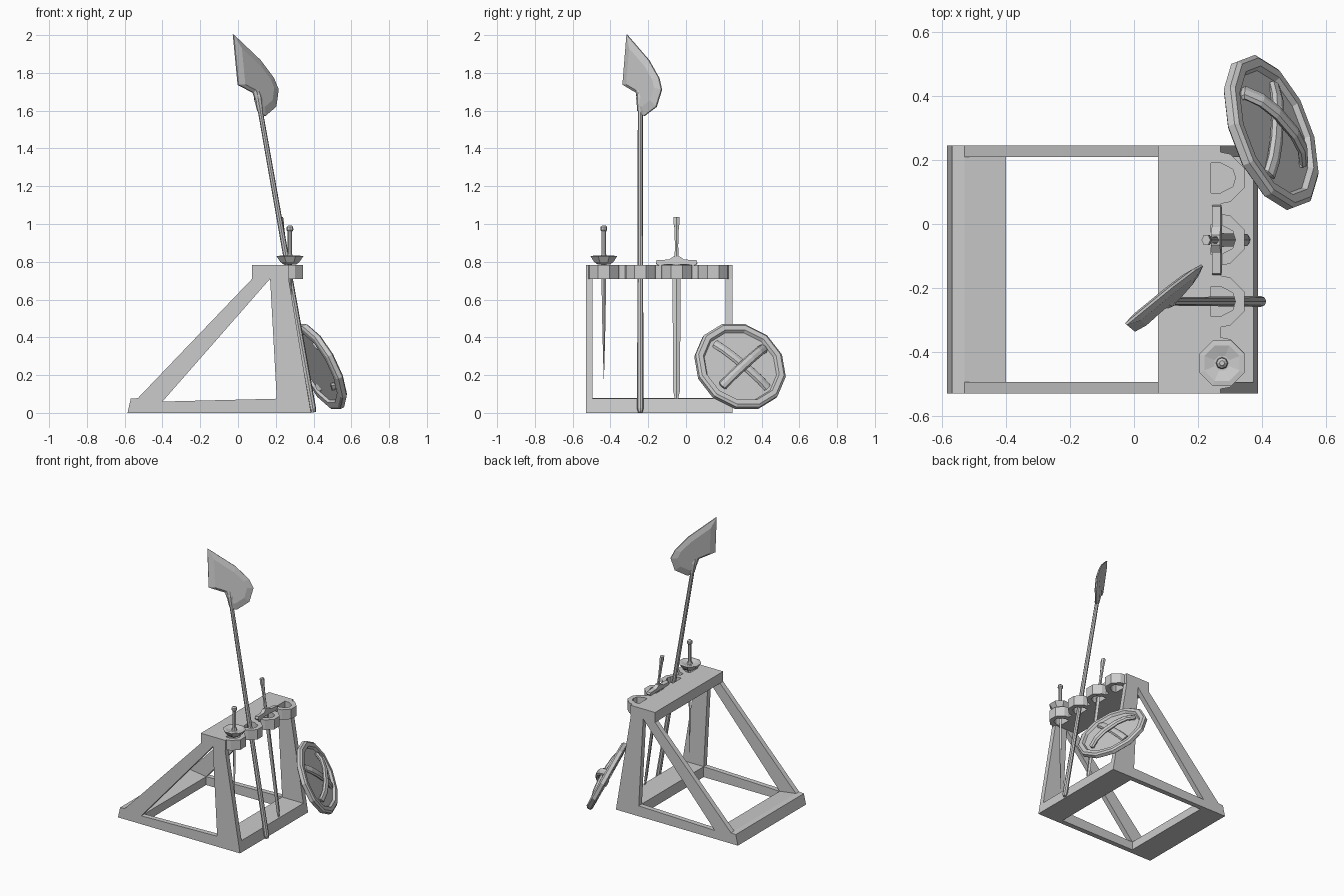
import bpy, bmesh, math
from mathutils import Matrix, Vector

if "Cube" in bpy.data.objects:
    bpy.data.objects.remove(bpy.data.objects["Cube"])


def finish(name, bm, M=Matrix()):
    bmesh.ops.remove_doubles(bm, verts=bm.verts, dist=1e-5)
    bmesh.ops.recalc_face_normals(bm, faces=bm.faces)
    bm.transform(M)
    me = bpy.data.meshes.new(name)
    bm.to_mesh(me)
    bm.free()
    ob = bpy.data.objects.new(name, me)
    bpy.context.collection.objects.link(ob)
    return ob


def skin(name, loops, M=Matrix()):
    """Join a stack of equal-length loops with quads and cap both ends."""
    bm = bmesh.new()
    rings = [[bm.verts.new(p) for p in loop] for loop in loops]
    n = len(rings[0])
    for a, b in zip(rings, rings[1:]):
        for i in range(n):
            j = (i + 1) % n
            bm.faces.new((a[i], a[j], b[j], b[i]))
    bm.faces.new(rings[0])
    bm.faces.new(rings[-1])
    return finish(name, bm, M)


def prism(name, pts, axis, a, b, M=Matrix()):
    put = {'x': lambda p, t: (t, p[0], p[1]),
           'y': lambda p, t: (p[0], t, p[1]),
           'z': lambda p, t: (p[0], p[1], t)}[axis]
    return skin(name, [[put(p, t) for p in pts] for t in (a, b)], M)


def loft(name, sections, n, M=Matrix(), phase=0.0):
    """Sections are (height, x radius, y radius)."""
    ang = [phase + 2 * math.pi * i / n for i in range(n)]
    return skin(name, [[(rx * math.cos(t), ry * math.sin(t), z) for t in ang]
                       for z, rx, ry in sections], M)


def frame(origin, z, y):
    z = Vector(z).normalized()
    y = Vector(y)
    y = (y - z * y.dot(z)).normalized()
    M = Matrix((y.cross(z), y, z)).transposed().to_4x4()
    M.translation = origin
    return M


Y0, Y1, T = -0.53, 0.245, 0.036
SLOTS = [-0.435 + 0.193 * i for i in range(4)]

# Side frames: brace, leg and ground bar on each side
for side, y in (("near", Y0), ("far", Y1 - T)):
    prism(side + "_brace", [(-.53, .078), (-.4, .06), (.17, .71), (.075, .71)], 'y', y, y + T)
    prism(side + "_leg", [(.205, .075), (.374, .075), (.268, .71), (.17, .71)], 'y', y, y + T)
    prism(side + "_ground_bar", [(-.4, 0), (.205, 0), (.205, .075), (-.4, .06)], 'y', y, y + T)

# Cross beams along the ground
prism("back_beam", [(-.585, 0), (-.4, 0), (-.4, .06), (-.53, .078), (-.568, .075)], 'y', Y0, Y1)
prism("front_beam", [(.205, 0), (.387, 0), (.374, .075), (.205, .075)], 'y', Y0, Y1)

# Top beam with notches, and a bracket in front of each notch
outline = [(.075, Y1), (.075, Y0), (.27, Y0)]
for y in SLOTS:
    outline += [(.27, y - .047), (.24, y - .047), (.24, y + .047), (.27, y + .047)]
prism("top_beam", outline + [(.27, Y1)], 'z', .71, .782)


def arc(cy, r, degs):
    return [(.27 + r * math.cos(math.radians(d)), cy + r * math.sin(math.radians(d))) for d in degs]


for i, y in enumerate(SLOTS):
    pts = arc(y, .081, (-90, -67.5, -22.5, 22.5, 67.5, 90)) + arc(y, .047, (90, 35, 0, -35, -90))
    prism(f"slot_bracket_{i + 1}", pts, 'z', .71, .782)

# Short thrusting blade with a cup guard
D = Matrix.Translation((.275, SLOTS[0], 0))
loft("dagger_blade", [(.18, .001, .001), (.45, .007, .008), (.79, .011, .014)], 4, D)
loft("dagger_cup", [(.785, .035, .035), (.8, .056, .056), (.83, .077, .077), (.832, .06, .06),
                    (.822, .025, .025)], 8, D, math.pi / 8)
loft("dagger_grip", [(.81, .024, .024), (.84, .012, .012), (.96, .012, .012), (.968, .018, .018),
                     (.985, .017, .017), (.993, .008, .008)], 8, D)

# Longsword leaning through its slot
S = frame((.365, -.05, .045), (-.14, 0, .99), (0, 1, 0))
loft("sword_blade", [(0, .001, .001), (.07, .006, .018), (.75, .008, .022)], 4, S)
half = [(.015, .04), (.04, .022), (.105, .02), (.11, .006), (.1, -.008), (.04, -.003)]
prism("sword_guard", half + [(-y, z) for y, z in reversed(half)], 'x', -.014, .014,
      S @ Matrix.Translation((0, 0, .75)))
loft("sword_grip", [(.75, .012, .013), (.85, .01, .01), (.95, .012, .014),
                    (.965, .014, .018), (1.0, .014, .018)], 6, S)

# Polearm shaft and socket
A = frame((.4, SLOTS[1], .003), (-.174, 0, .985), (0, 1, 0)) @ Matrix.Rotation(math.radians(45), 4, 'Z')
loft("polearm_shaft", [(0, .012, .012), (.02, .017, .017), (.8, .015, .015), (1.72, .013, .013)], 8, A)
loft("polearm_socket", [(1.62, .016, .016), (1.69, .022, .022), (1.75, .012, .012)], 8, A)

# Broad axe head: thin rim around a thicker middle
rim = [(-.1, 2.043), (-.13, 1.777), (-.03, 1.722), (-.018, 1.66), (.005, 1.6), (.03, 1.59), (.12, 1.628),
       (.16, 1.715), (.14, 1.78), (.065, 1.885)]
core = [(.01 + (u - .01) * .72, 1.76 + (h - 1.76) * .72) for u, h in rim]
skin("polearm_head", [[(u, t, h) for u, h in pts] for pts, t in
                      ((core, -.015), (rim, -.004), (rim, .004), (core, .015))], A)

# Round shield resting against the rack
H = frame((.428, .286, .245), (.84, .32, .44), (0, 0, 1))
loft("shield", [(z, r, r) for z, r in
                ((-.006, .001), (-.006, .2), (-.02, .208), (-.02, .24), (-.012, .253), (.012, .253),
                 (.022, .24), (.022, .213), (.006, .203), (.006, .001))], 12, H, math.pi / 12)

# Two crossed arm straps, one arching over the other
for name, p, q, top in (("lower_strap", (-.12, .13), (.13, -.125), .026),
                        ("upper_strap", (.145, .1), (-.12, -.115), .056)):
    p, q = Vector((*p, 0)), Vector((*q, 0))
    side = (q - p).normalized().cross(Vector((0, 0, 1)))
    path = [p.lerp(q, f) + Vector((0, 0, h * top))
            for f, h in ((.03, -.4), (.0, .25), (.15, .75), (.35, 1), (.65, 1), (.85, .75), (1, .25), (.97, -.4))]
    loops = []
    for i, c in enumerate(path):
        d = (path[min(i + 1, 7)] - path[max(i - 1, 0)]).normalized()
        up = side.cross(d)
        loops.append([c + side * .026 * math.cos(k * math.pi / 4) + up * .016 * math.sin(k * math.pi / 4)
                      for k in range(8)])
    skin(name, loops, H)
